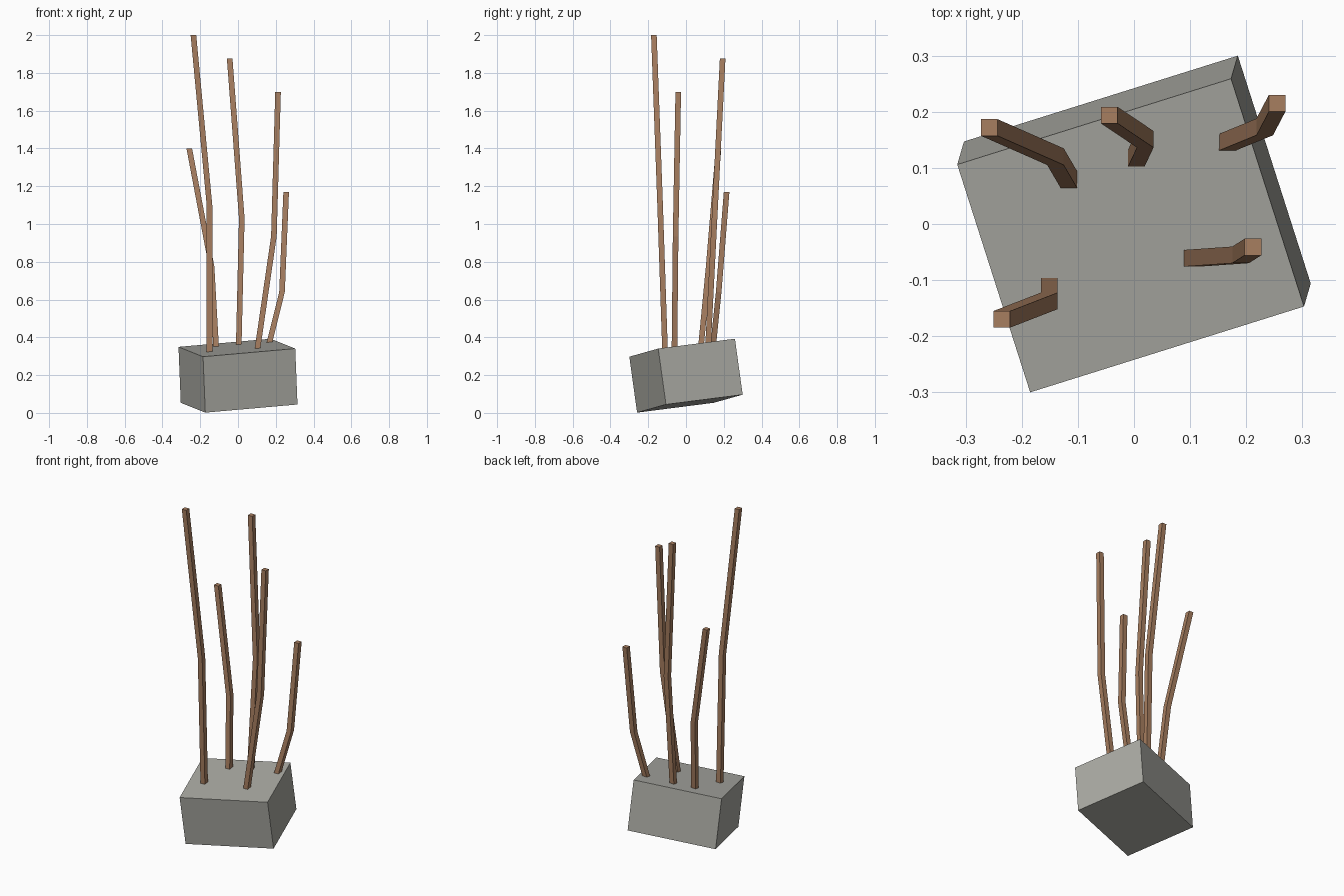
import bpy
import bmesh
from mathutils import Matrix, Vector

cube = bpy.data.objects.get("Cube")
if cube:
    bpy.data.objects.remove(cube, do_unlink=True)


def make_material(name, rgb):
    mat = bpy.data.materials.new(name)
    mat.use_nodes = True
    color = (*rgb, 1.0)
    mat.diffuse_color = color
    bsdf = mat.node_tree.nodes["Principled BSDF"]
    bsdf.inputs["Base Color"].default_value = color
    bsdf.inputs["Roughness"].default_value = 0.9
    return mat


def make_object(name, bm, mat):
    bmesh.ops.recalc_face_normals(bm, faces=bm.faces)
    mesh = bpy.data.meshes.new(name)
    bm.to_mesh(mesh)
    bm.free()
    mesh.materials.append(mat)
    obj = bpy.data.objects.new(name, mesh)
    bpy.context.collection.objects.link(obj)
    return obj


stone = make_material("stone_grey", (0.40, 0.40, 0.365))
wood = make_material("twig_brown", (0.39, 0.21, 0.117))

# Tilted stone block: a unit cube stretched along its three leaning edges
edges = [Vector((0.488, 0.153, 0.043)),
         Vector((-0.130, 0.406, 0.052)),
         Vector((-0.012, -0.041, 0.296))]
placement = Matrix(edges).transposed().to_4x4()
placement.translation = (0, 0, 0.197)
bm = bmesh.new()
bmesh.ops.create_cube(bm, size=1, matrix=placement)
make_object("stone_block", bm, stone)


# Bent twig: level square rings lofted through foot, bend and tip
def make_twig(name, foot, bend, tip, half=0.0148):
    foot, bend, tip = Vector(foot), Vector(bend), Vector(tip)
    root = foot + (foot - bend).normalized() * 0.03  # sunk into the block
    bm = bmesh.new()
    rings = []
    for center in (root, bend, tip):
        rings.append([bm.verts.new(center + Vector((x * half, y * half, 0)))
                      for x, y in ((-1, -1), (1, -1), (1, 1), (-1, 1))])
    for low, high in zip(rings, rings[1:]):
        for i in range(4):
            j = (i + 1) % 4
            bm.faces.new((low[i], low[j], high[j], high[i]))
    bm.faces.new(rings[0])
    bm.faces.new(rings[-1])
    make_object(name, bm, wood)


make_twig("twig_front_right", (-0.151, -0.111, 0.33), (-0.151, -0.137, 1.10), (-0.236, -0.17, 2.0))
make_twig("twig_back_middle", (0.004, 0.117, 0.36), (0.02, 0.151, 1.03), (-0.044, 0.194, 1.875))
make_twig("twig_front_left", (0.104, -0.061, 0.345), (0.19, -0.055, 0.935), (0.212, -0.041, 1.70))
make_twig("twig_back_right", (-0.116, 0.079, 0.35), (-0.14, 0.12, 0.775), (-0.258, 0.172, 1.40))
make_twig("twig_back_left", (0.167, 0.146, 0.375), (0.233, 0.173, 0.64), (0.255, 0.215, 1.17))
